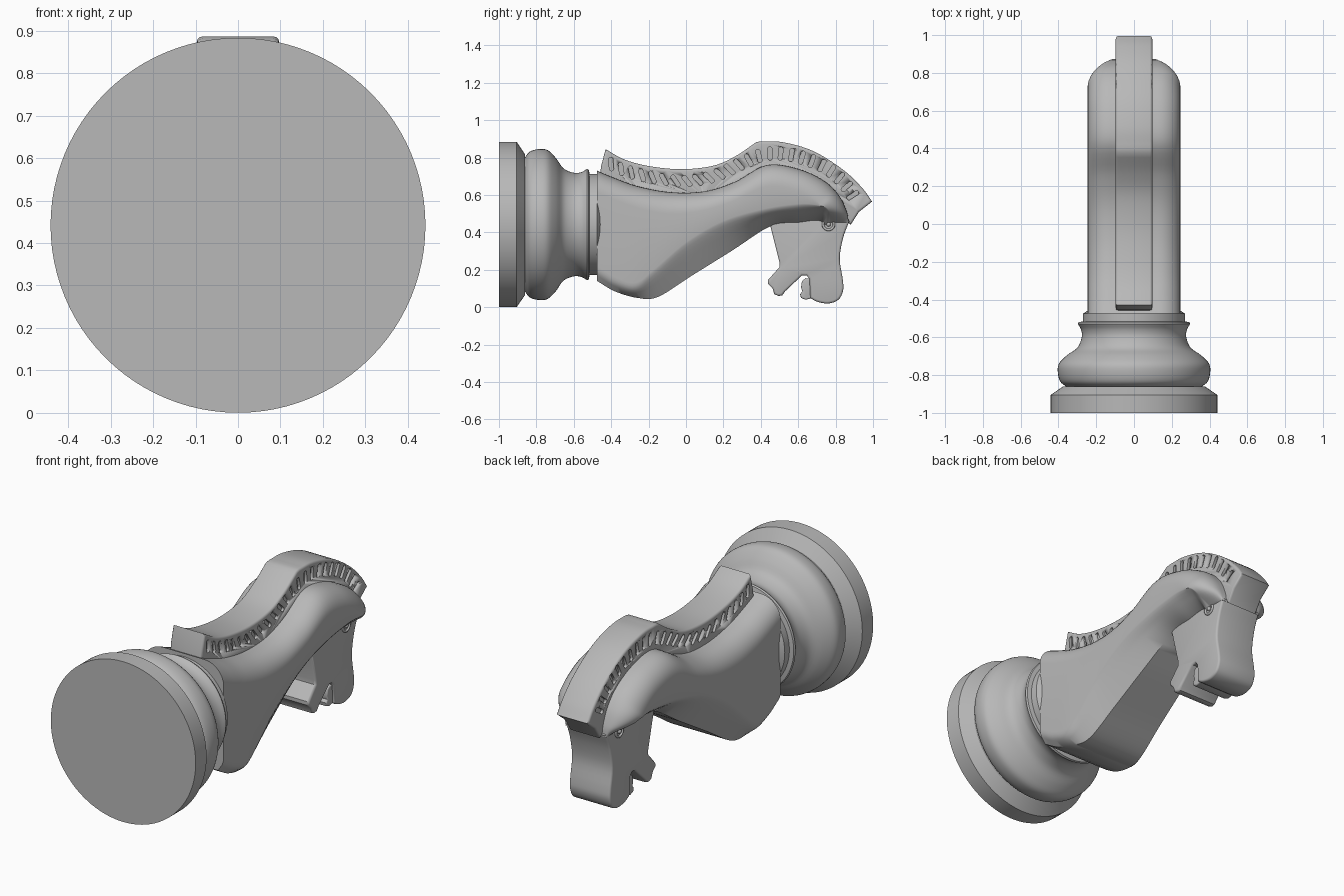
import bpy, bmesh, math
from mathutils import Vector, Matrix

cube = bpy.data.objects.get("Cube")
if cube:
    bpy.data.objects.remove(cube, do_unlink=True)

GREY = (0.48, 0.48, 0.48, 1)
mat = bpy.data.materials.new("plain grey")
mat.use_nodes = True
mat.diffuse_color = GREY
mat.node_tree.nodes["Principled BSDF"].inputs["Base Color"].default_value = GREY


def finish(name, bm, angle=35):
    bmesh.ops.recalc_face_normals(bm, faces=bm.faces)
    me = bpy.data.meshes.new(name)
    bm.to_mesh(me)
    bm.free()
    me.materials.append(mat)
    ob = bpy.data.objects.new(name, me)
    bpy.context.collection.objects.link(ob)
    bpy.ops.object.select_all(action='DESELECT')
    ob.select_set(True)
    bpy.context.view_layer.objects.active = ob
    bpy.ops.object.shade_smooth_by_angle(angle=math.radians(angle))
    return ob


def smooth(points, steps):
    """Catmull-Rom curve through tuples of any length."""
    p = [Vector(q) for q in points]
    p = [p[0] * 2 - p[1]] + p + [p[-1] * 2 - p[-2]]
    out = []
    for i in range(1, len(p) - 2):
        a, b, c, d = p[i - 1:i + 3]
        for k in range(steps):
            t = k / steps
            out.append(b + (c - a) * (t / 2) + (a * 2 - b * 5 + c * 4 - d) * (t * t / 2)
                       + (b * 3 - a - c * 3 + d) * (t ** 3 / 2))
    return out + [p[-2]]


def slab(name, outline, half, bevel):
    """Side outline (y, z) extruded across x with softened rims."""
    bm = bmesh.new()
    face = bm.faces.new([bm.verts.new((-half, q[0], q[1])) for q in outline])
    moved = bmesh.ops.extrude_face_region(bm, geom=[face])['geom']
    verts = [v for v in moved if isinstance(v, bmesh.types.BMVert)]
    bmesh.ops.translate(bm, verts=verts, vec=(2 * half, 0, 0))
    bmesh.ops.recalc_face_normals(bm, faces=bm.faces)
    rims = [e for e in bm.edges if abs(e.verts[0].co.x - e.verts[1].co.x) < 1e-5]
    bmesh.ops.bevel(bm, geom=rims, offset=bevel, segments=3, profile=0.5, affect='EDGES')
    return finish(name, bm)


# Turned base, lying along y
AXIS = 0.442
bulge = smooth([(0.36, -0.86), (0.39, -0.835), (0.403, -0.79), (0.398, -0.74),
                (0.355, -0.695), (0.30, -0.655), (0.277, -0.60), (0.28, -0.56), (0.297, -0.53)], 4)
profile = [(0, -1), (0.442, -1), (0.442, -0.905), (0.375, -0.86)] + [tuple(p) for p in bulge]
profile += [(0.293, -0.52), (0.27, -0.515), (0.27, -0.475), (0.24, -0.455), (0, -0.455)]
bm = bmesh.new()
SIDES = 96
rings = []
for r, y in profile:
    n = 1 if r == 0 else SIDES
    rings.append([bm.verts.new((r * math.cos(i * math.tau / SIDES), y,
                                AXIS + r * math.sin(i * math.tau / SIDES))) for i in range(n)])
for a, b in zip(rings, rings[1:]):
    for i in range(SIDES):
        j = (i + 1) % SIDES
        quad = [a[i % len(a)], a[j % len(a)], b[j % len(b)], b[i % len(b)]]
        bm.faces.new(list(dict.fromkeys(quad)))
finish("turned_base", bm, 25)

# Neck and cheeks: crest point, side edge, underside point, underside and full half widths
stations = [
    (-0.475, 0.73, -0.475, 0.19, -0.475, 0.14, 0.21, 0.245),
    (-0.38, 0.69, -0.38, 0.13, -0.38, 0.085, 0.20, 0.245),
    (-0.25, 0.645, -0.27, 0.10, -0.26, 0.05, 0.185, 0.245),
    (-0.08, 0.615, -0.17, 0.18, -0.15, 0.055, 0.17, 0.245),
    (0.1, 0.62, 0.0, 0.33, 0.03, 0.168, 0.155, 0.245),
    (0.26, 0.67, 0.2, 0.445, 0.25, 0.305, 0.14, 0.245),
    (0.43, 0.76, 0.42, 0.505, 0.45, 0.432, 0.12, 0.245),
    (0.6, 0.74, 0.6, 0.535, 0.6, 0.45, 0.12, 0.245),
    (0.74, 0.675, 0.69, 0.54, 0.67, 0.46, 0.12, 0.245),
    (0.82, 0.595, 0.74, 0.535, 0.71, 0.46, 0.12, 0.242),
    (0.86, 0.51, 0.765, 0.505, 0.73, 0.45, 0.12, 0.21),
    (0.87, 0.45, 0.77, 0.45, 0.74, 0.42, 0.11, 0.122)]
bm = bmesh.new()
rings = []
TOP = 0.125
for s in smooth(stations, 6):
    top, side, low = (Vector((0, s[i], s[i + 1])) for i in (0, 2, 4))
    wl, wm = s[6], s[7]
    down = side - top
    radius = min(0.115, down.length * 0.95)
    half = []
    for k in range(9):
        a = k / 8 * math.pi / 2
        p = top + down.normalized() * radius * (1 - math.cos(a))
        half.append(p + Vector((TOP + (wm - TOP) * math.sin(a), 0, 0)))
    # rounded turn from the flat side into the sloping underside
    edge, foot = side + Vector((wm, 0, 0)), low + Vector((wl, 0, 0))
    start = edge.lerp(half[-1], min(0.3, 0.04 / max(down.length, 0.04)))
    end = edge.lerp(foot, 0.4)
    for k in range(5):
        t = k / 4
        half.append(start.lerp(edge, t).lerp(edge.lerp(end, t), t))
    half.append(foot)
    other = [Vector((-p.x, p.y, p.z)) for p in reversed(half)]
    rings.append([bm.verts.new(p) for p in half + other])
for a, b in zip(rings, rings[1:]):
    for i in range(len(a)):
        j = (i + 1) % len(a)
        bm.faces.new((a[i], a[j], b[j], b[i]))
bm.faces.new(rings[0])
bm.faces.new(rings[-1])
finish("neck_and_cheeks", bm, 40)

# Muzzle and jaw
face_line = smooth([(0.873, 0.46), (0.84, 0.37), (0.822, 0.26), (0.838, 0.15), (0.84, 0.09),
                    (0.815, 0.04), (0.76, 0.02), (0.70, 0.03), (0.665, 0.05)], 4)
jaw = [(0.66, 0.15), (0.645, 0.17), (0.62, 0.17), (0.53, 0.085), (0.515, 0.064), (0.495, 0.06),
       (0.472, 0.07), (0.463, 0.1), (0.438, 0.125), (0.438, 0.145), (0.5, 0.215), (0.5, 0.24),
       (0.45, 0.44), (0.5, 0.5), (0.8, 0.53)]
slab("muzzle_and_jaw", face_line + jaw, 0.125, 0.012)
slab("lip", [(0.615, 0.05), (0.61, 0.07), (0.622, 0.085), (0.615, 0.105), (0.62, 0.14),
             (0.64, 0.155), (0.68, 0.15), (0.68, 0.05), (0.64, 0.04)], 0.112, 0.008)

# Mane crest
outer = smooth([(-0.43, 0.845), (-0.33, 0.79), (-0.2, 0.755), (-0.03, 0.738), (0.14, 0.755),
                (0.26, 0.805), (0.375, 0.882)], 5)
outer += smooth([(0.4, 0.887), (0.52, 0.882), (0.68, 0.835), (0.84, 0.735), (0.94, 0.64), (0.995, 0.565)], 5)
inner = [(0.925, 0.51), (0.88, 0.44), (0.82, 0.5), (0.76, 0.6), (0.6, 0.69), (0.43, 0.7),
         (0.26, 0.62), (0.1, 0.57), (-0.08, 0.565), (-0.25, 0.6), (-0.46, 0.68), (-0.455, 0.75)]
mane = slab("mane", outer + inner, 0.097, 0.013)

# Slanted slots cut into both sides of the mane: centre and tilt in degrees
track = smooth([(-0.4, 0.765, 95), (-0.3, 0.722, 102), (-0.1, 0.68, 120), (0.03, 0.677, 130),
                (0.16, 0.705, 137), (0.29, 0.765, 130), (0.4, 0.812, 100), (0.5, 0.822, 88),
                (0.62, 0.8, 74), (0.75, 0.745, 62), (0.84, 0.67, 45), (0.9, 0.585, 30)], 20)
bm = bmesh.new()
walked, spacing = 1.0, 0.056
for a, b in zip(track, track[1:]):
    walked += (b.xy - a.xy).length
    if walked < spacing:
        continue
    walked = 0
    for x in (-0.097, 0.097):
        turn = Matrix.Translation((x, a.x, a.y)) @ Matrix.Rotation(math.radians(a.z), 4, 'X')
        ends = [[], []]
        for k in range(12):
            ang = (k + 0.5) / 12 * math.tau
            u = 0.012 * math.cos(ang) + math.copysign(0.024, math.cos(ang))
            for e, dx in zip(ends, (-0.015, 0.015)):
                e.append(bm.verts.new(turn @ Vector((dx, u, 0.012 * math.sin(ang)))))
        for e in ends:
            bm.faces.new(e)
        for k in range(12):
            j = (k + 1) % 12
            bm.faces.new((ends[0][k], ends[0][j], ends[1][j], ends[1][k]))
cutter = finish("slot_cutter", bm)
cutter.hide_render = True
cut = mane.modifiers.new("slots", 'BOOLEAN')
cut.operation, cut.solver, cut.object = 'DIFFERENCE', 'EXACT', cutter
bpy.context.view_layer.objects.active = mane
bpy.ops.object.modifier_apply(modifier=cut.name)
bpy.data.objects.remove(cutter, do_unlink=True)

# Eyes: a ring around a small pupil on each side
for sign, label in ((1, "left"), (-1, "right")):
    spot = (sign * 0.126, 0.762, 0.443)
    bpy.ops.mesh.primitive_torus_add(location=spot, rotation=(0, math.pi / 2, 0), major_radius=0.029,
                                     minor_radius=0.007, major_segments=32, minor_segments=8)
    bpy.context.object.name = label + "_eye_ring"
    bpy.context.object.data.materials.append(mat)
    bpy.ops.object.shade_smooth()
    bpy.ops.mesh.primitive_uv_sphere_add(location=spot, radius=0.012, segments=16, ring_count=8)
    bpy.context.object.name = label + "_pupil"
    bpy.context.object.data.materials.append(mat)
    bpy.ops.object.shade_smooth()
